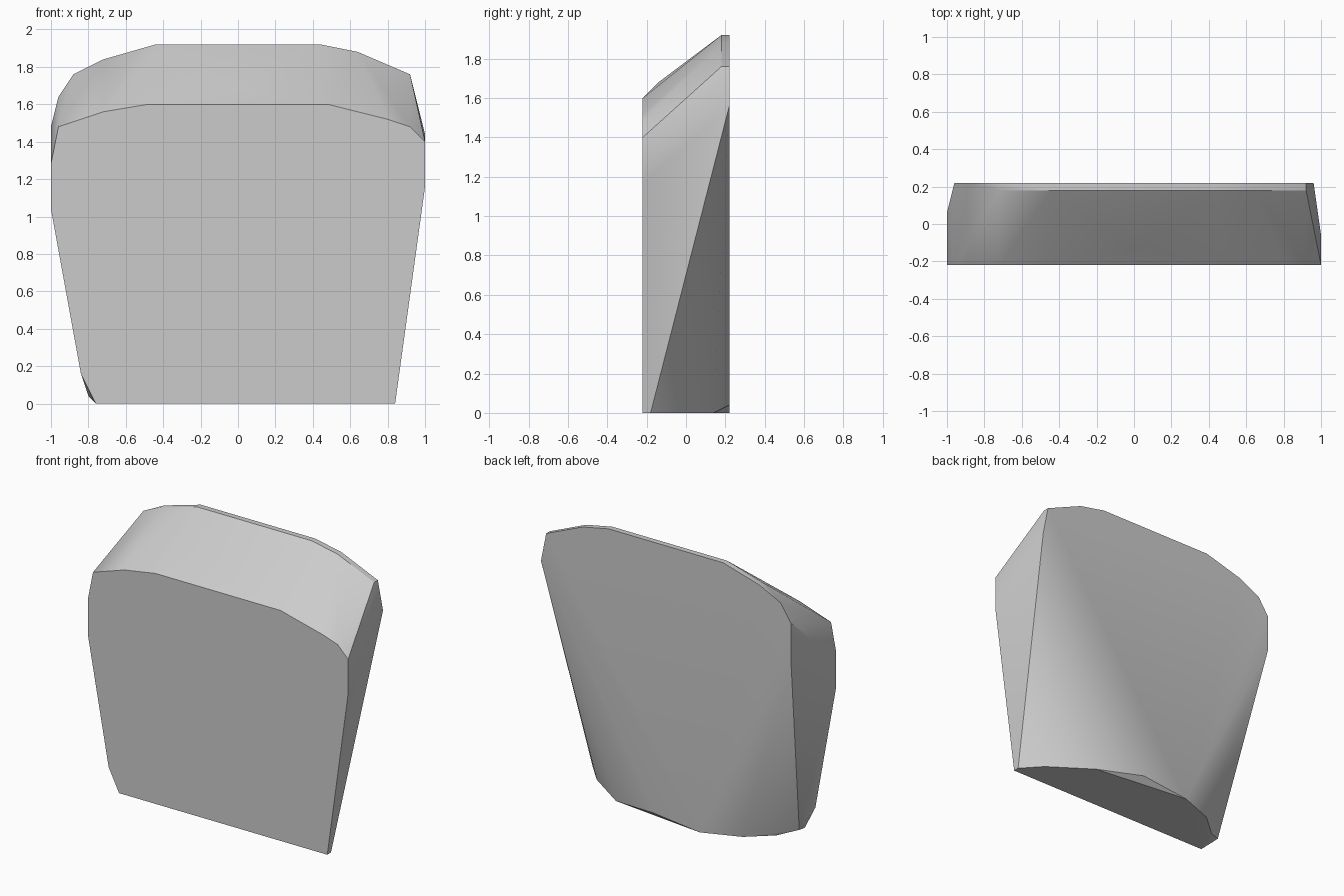
import bpy, bmesh, math

cube = bpy.data.objects.get("Cube")
if cube:
    bpy.data.objects.remove(cube, do_unlink=True)

# One plain grey for the whole block
grey = bpy.data.materials.new("stone grey")
grey.use_nodes = True
colour = (0.6, 0.6, 0.6, 1)
grey.diffuse_color = colour
grey.node_tree.nodes["Principled BSDF"].inputs["Base Color"].default_value = colour

FRONT, BACK, RIDGE = -0.22, 0.22, 0.18

# Flat front outline (x, z)
front = [(-.76, 0), (.84, 0), (1, 1.16), (1, 1.4), (.92, 1.48), (.8, 1.52),
         (.48, 1.6), (-.48, 1.6), (-.72, 1.56), (-.96, 1.48), (-1, 1.28),
         (-1, 1.04), (-.84, .16)]
# Crest shared by the back and the narrow top ridge (x, z)
crest = [(.92, 1.76), (.64, 1.88), (.44, 1.92), (-.44, 1.92), (-.72, 1.84)]
# Remaining back outline (x, z)
back = [(-.88, 1.76), (-.96, 1.64), (-.96, 1.38), (.1, .04), (.96, 1.56)]
# Curved rear edge of the foot (x, y)
foot = [(.84, -.18), (.72, -.05), (.44, .14), (-.26, .22), (-.52, .12),
        (-.68, -.02), (-.76, -.2)]
# Chipped corners and the slight swell of the sloping top
chips = [(-.8, -.1, .04), (-1, .06, 1.48), (1, -.06, 1.44), (0, -.14, 1.68)]

points = [(x, FRONT, z) for x, z in front]
points += [(x, BACK, z) for x, z in crest + back]
points += [(x, RIDGE, z) for x, z in crest]
points += [(x, y, 0) for x, y in foot] + chips

# Wrap the outlines into one faceted block
bm = bmesh.new()
for p in points:
    bm.verts.new(p)
bmesh.ops.convex_hull(bm, input=bm.verts[:])
bmesh.ops.delete(bm, geom=[v for v in bm.verts if not v.link_faces], context='VERTS')
bmesh.ops.dissolve_limit(bm, angle_limit=math.radians(0.5), verts=bm.verts[:], edges=bm.edges[:])
bmesh.ops.recalc_face_normals(bm, faces=bm.faces[:])

mesh = bpy.data.meshes.new("stone_block")
bm.to_mesh(mesh)
bm.free()
mesh.materials.append(grey)
block = bpy.data.objects.new("stone_block", mesh)
bpy.context.collection.objects.link(block)

# Soft shading with crisp outline edges
bpy.ops.object.select_all(action='DESELECT')
block.select_set(True)
bpy.context.view_layer.objects.active = block
bpy.ops.object.shade_smooth_by_angle(angle=math.radians(30))
